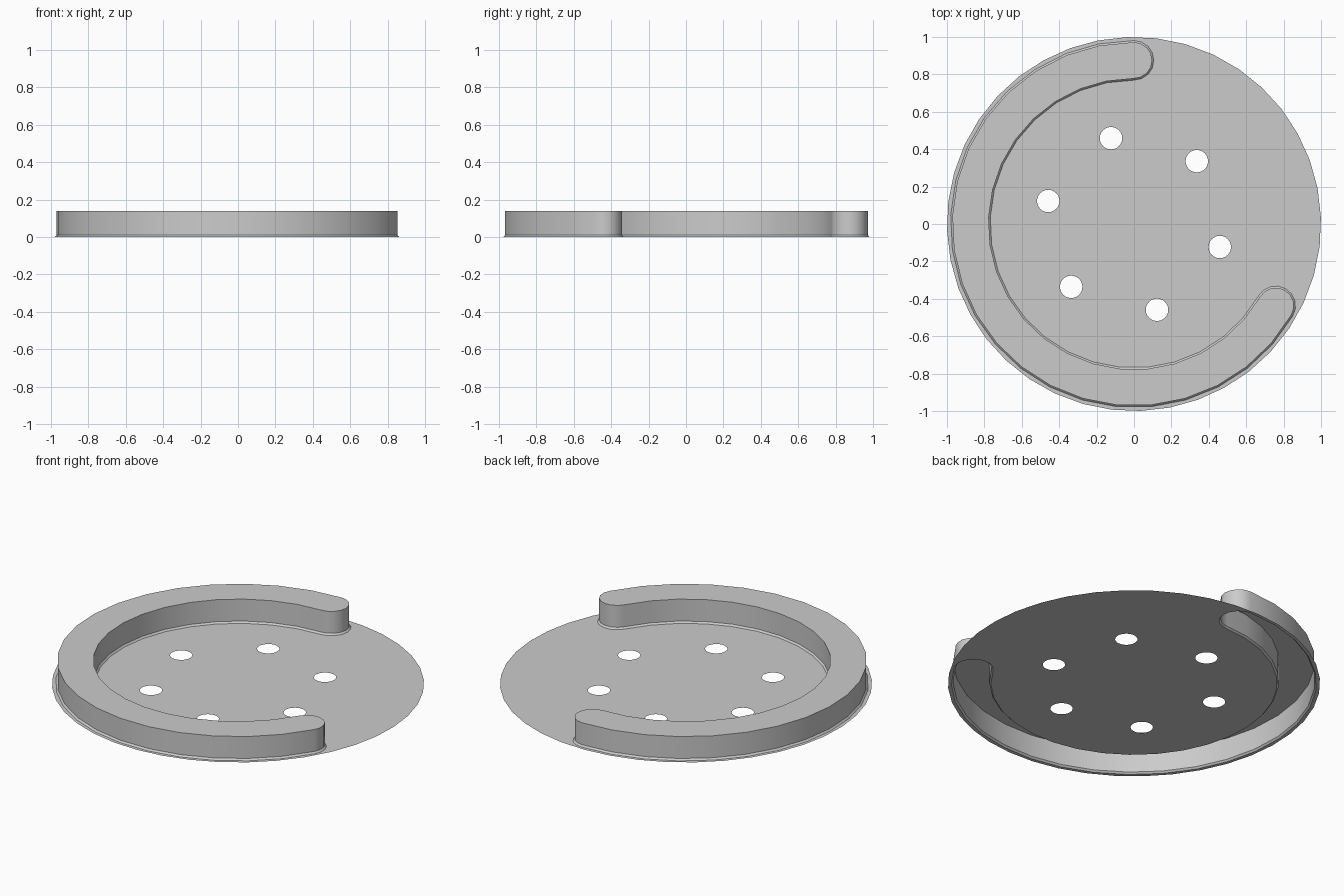
import bpy
import bmesh
from math import sin, cos, radians

if "Cube" in bpy.data.objects:
    bpy.data.objects.remove(bpy.data.objects["Cube"], do_unlink=True)

MID_RADIUS = 0.875      # centre line of the raised channel
START, END = 90, 330    # channel sweep in degrees
HEIGHT = 0.14
FLARE_HEIGHT = 0.01
FOOT, WALL = 0.106, 0.097   # half widths at the foot and up the wall

grey = bpy.data.materials.new("plain grey")
grey.diffuse_color = (0.6, 0.6, 0.6, 1)
grey.use_nodes = True
grey.node_tree.nodes["Principled BSDF"].inputs["Base Color"].default_value = (0.6, 0.6, 0.6, 1)


def arc(radius, start, end, steps, centre=(0, 0)):
    """Points along an arc, end point left out."""
    angles = [radians(start + (end - start) * i / steps) for i in range(steps)]
    return [(centre[0] + radius * cos(a), centre[1] + radius * sin(a)) for a in angles]


def polar(radius, angle):
    return radius * cos(radians(angle)), radius * sin(radians(angle))


def channel_outline(half):
    """Open ring with round ends, counter-clockwise."""
    return (arc(MID_RADIUS + half, START, END, 22)
            + arc(half, END, END + 180, 8, polar(MID_RADIUS, END))
            + arc(MID_RADIUS - half, END, START, 22)
            + arc(half, START + 180, START + 360, 8, polar(MID_RADIUS, START)))


def add_loop(bm, points, z):
    return [bm.verts.new((x, y, z)) for x, y in points]


def finish(bm, name):
    mesh = bpy.data.meshes.new(name)
    bm.to_mesh(mesh)
    bm.free()
    mesh.materials.append(grey)
    obj = bpy.data.objects.new(name, mesh)
    bpy.context.collection.objects.link(obj)
    bpy.ops.object.select_all(action="DESELECT")
    obj.select_set(True)
    bpy.context.view_layer.objects.active = obj
    bpy.ops.object.shade_smooth_by_angle(angle=radians(30))
    return obj


# Thin base plate, open under the channel, with six round holes
bm = bmesh.new()
outlines = [arc(1.0, 2, 362, 40), channel_outline(FOOT)]
outlines += [arc(0.06, 0, 360, 24, polar(0.475, 45 + 60 * i)) for i in range(6)]
edges = []
for outline in outlines:
    loop = add_loop(bm, outline, 0)
    edges += [bm.edges.new((a, b)) for a, b in zip(loop, loop[1:] + loop[:1])]
bmesh.ops.triangle_fill(bm, use_beauty=True, edges=edges, normal=(0, 0, 1))
bm.normal_update()
for face in bm.faces:
    if face.normal.z < 0:
        face.normal_flip()
finish(bm, "base_plate")

# Hollow raised channel: flared foot, upright wall and flat top
bm = bmesh.new()
loops = [add_loop(bm, channel_outline(half), z)
         for half, z in ((FOOT, 0), (WALL, FLARE_HEIGHT), (WALL, HEIGHT))]
for low, high in zip(loops, loops[1:]):
    for i in range(len(low)):
        j = (i + 1) % len(low)
        bm.faces.new((low[i], low[j], high[j], high[i]))
bm.faces.new(loops[-1])
finish(bm, "raised_channel")
